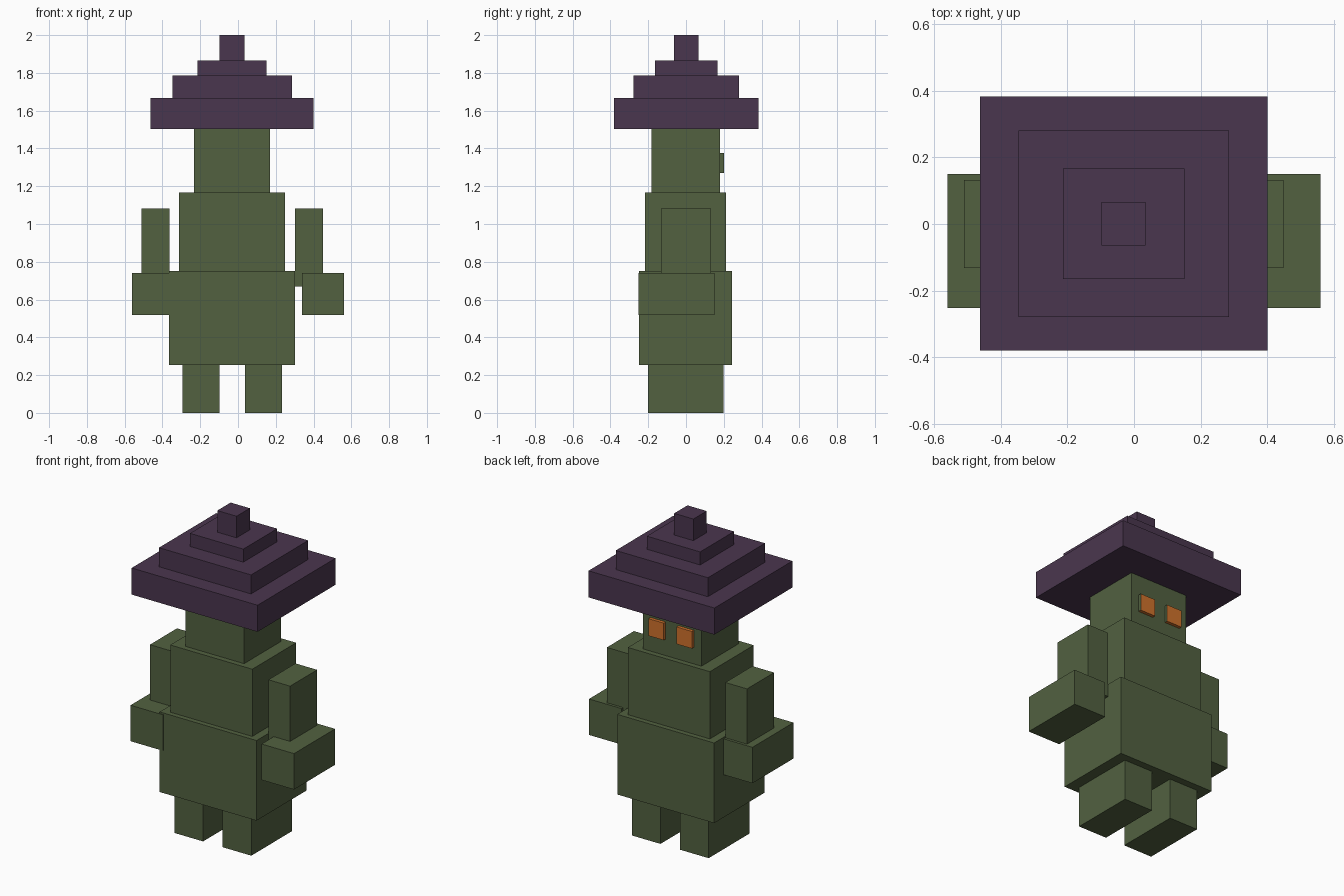
import bpy

if "Cube" in bpy.data.objects:
    bpy.data.objects.remove(bpy.data.objects["Cube"])


def material(name, rgb):
    # sRGB 0-255 to linear
    lin = [((c / 255 + 0.055) / 1.055) ** 2.4 for c in rgb]
    m = bpy.data.materials.new(name)
    m.diffuse_color = (*lin, 1)
    m.use_nodes = True
    m.node_tree.nodes["Principled BSDF"].inputs["Base Color"].default_value = m.diffuse_color
    return m


GREEN = material("moss green", (82, 97, 64))
PURPLE = material("dark purple", (74, 54, 78))
ORANGE = material("orange", (208, 114, 44))


def box(name, x, y, z, mat):
    bpy.ops.mesh.primitive_cube_add(size=1)
    ob = bpy.context.object
    ob.name = name
    ob.location = [(a + b) / 2 for a, b in (x, y, z)]
    ob.scale = [b - a for a, b in (x, y, z)]
    bpy.ops.object.transform_apply(location=True, rotation=False, scale=True)
    ob.data.materials.append(mat)
    return ob


AXIS = -0.031  # body centre line; the hands are offset from it

# Stacked body
box("hips", (-0.364, 0.301), (-0.248, 0.244), (0.253, 0.75), GREEN)
box("chest", (-0.313, 0.25), (-0.217, 0.213), (0.75, 1.167), GREEN)
box("head", (-0.232, 0.17), (-0.183, 0.18), (1.167, 1.502), GREEN)

# Stepped hat: half width, half depth, bottom, top
tiers = [("hat_brim", 0.432, 0.382, 1.502, 1.667),
         ("hat_lower_tier", 0.316, 0.280, 1.667, 1.785),
         ("hat_upper_tier", 0.183, 0.166, 1.785, 1.866),
         ("hat_tip", 0.066, 0.065, 1.866, 2.0)]
for name, w, d, z0, z1 in tiers:
    box(name, (AXIS - w, AXIS + w), (0.001 - d, 0.001 + d), (z0, z1), PURPLE)

# Paired limbs and eyes
for side, s in (("left", -1), ("right", 1)):
    def span(a, b, c=AXIS):
        return tuple(sorted((c + s * a, c + s * b)))

    box(side + "_leg", span(0.067, 0.264), (-0.202, 0.199), (0, 0.253), GREEN)
    box(side + "_arm", span(0.332, 0.481), (-0.132, 0.133), (0.67, 1.083), GREEN)
    box(side + "_hand", span(0.338, 0.561, 0), (-0.252, 0.15), (0.517, 0.74), GREEN)

    # Eyes sit on the back side of the head; their +x edge is green
    eye = box(side + "_eye", span(0.044, 0.149), (0.18, 0.2), (1.27, 1.376), ORANGE)
    eye.data.materials.append(GREEN)
    for p in eye.data.polygons:
        p.material_index = 1 if p.normal.x > 0.5 else 0
